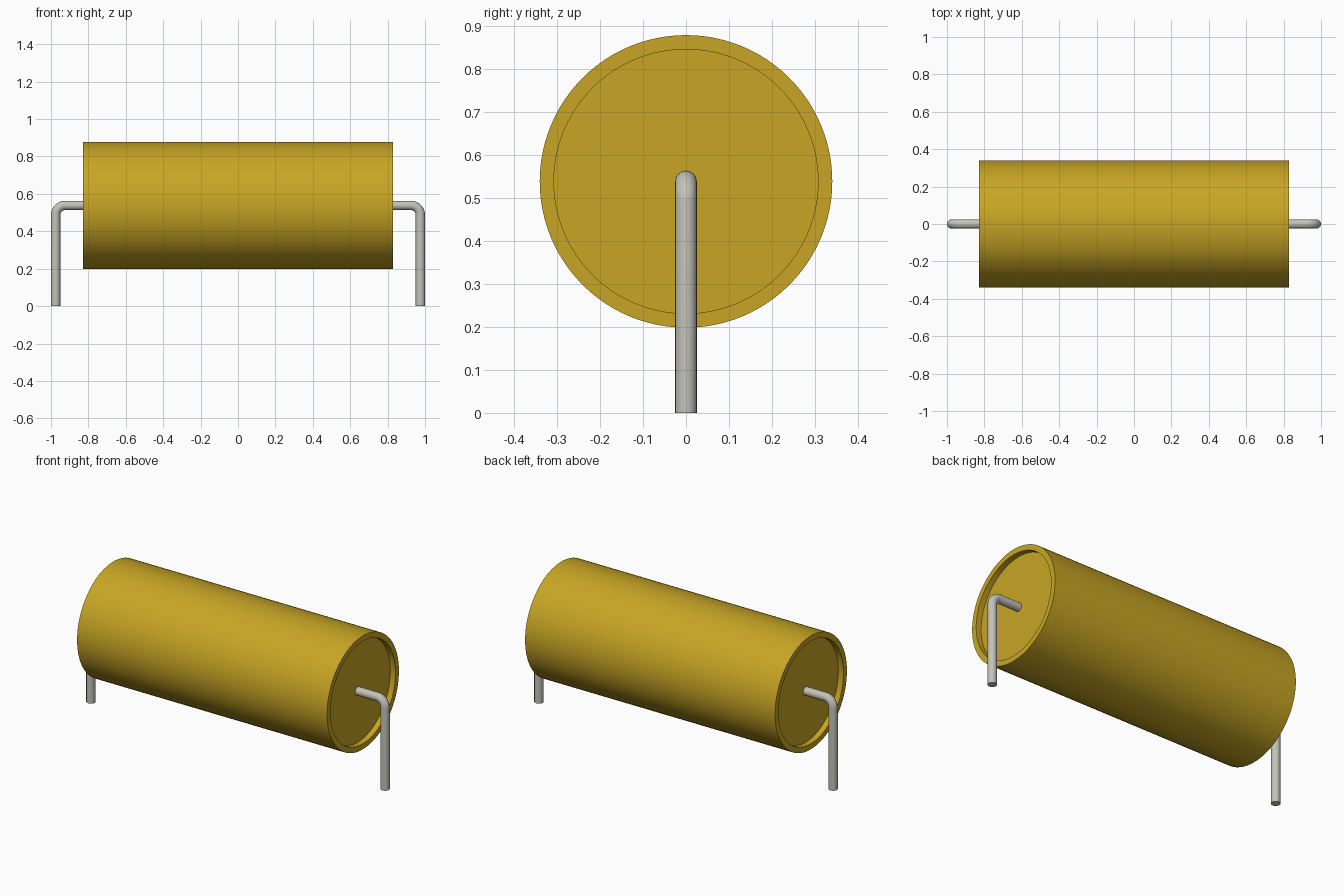
import bpy
import bmesh
import math
from mathutils import Vector, Matrix

cube = bpy.data.objects.get("Cube")
if cube:
    bpy.data.objects.remove(cube, do_unlink=True)

AXIS_Z = 0.538
HALF_LENGTH = 0.828
RADIUS, LIP_RADIUS = 0.34, 0.307
RECESS = 0.034
WIRE_RADIUS, LEG_X, BEND = 0.025, 0.975, 0.05


def material(name, color):
    mat = bpy.data.materials.new(name)
    mat.use_nodes = True
    rgba = (*color, 1)
    mat.diffuse_color = rgba
    mat.node_tree.nodes["Principled BSDF"].inputs["Base Color"].default_value = rgba
    return mat


def skin_rings(name, rings, mat):
    """Join successive rings of points into a closed, capped surface."""
    bm = bmesh.new()
    loops = [[bm.verts.new(p) for p in ring] for ring in rings]
    n = len(loops[0])
    for a, b in zip(loops, loops[1:]):
        for i in range(n):
            j = (i + 1) % n
            bm.faces.new((a[i], a[j], b[j], b[i]))
    bm.faces.new(loops[0])
    bm.faces.new(loops[-1])
    bmesh.ops.recalc_face_normals(bm, faces=bm.faces)
    mesh = bpy.data.meshes.new(name)
    bm.to_mesh(mesh)
    bm.free()
    mesh.materials.append(mat)
    obj = bpy.data.objects.new(name, mesh)
    bpy.context.collection.objects.link(obj)
    bpy.ops.object.select_all(action="DESELECT")
    obj.select_set(True)
    bpy.context.view_layer.objects.active = obj
    bpy.ops.object.shade_smooth_by_angle(angle=math.radians(35))
    return obj


def ring(center, side, up, radius, count):
    angles = [math.tau * i / count for i in range(count)]
    return [center + radius * (math.cos(a) * side + math.sin(a) * up) for a in angles]


gold = material("gold_casing", (0.58, 0.38, 0.018))
metal = material("tinned_wire", (0.55, 0.54, 0.48))

Y, Z = Vector((0, 1, 0)), Vector((0, 0, 1))

# Casing: a cylinder with a shallow recess in each end
floor = HALF_LENGTH - RECESS
profile = [(-floor, LIP_RADIUS), (-HALF_LENGTH, LIP_RADIUS), (-HALF_LENGTH, RADIUS),
           (HALF_LENGTH, RADIUS), (HALF_LENGTH, LIP_RADIUS), (floor, LIP_RADIUS)]
skin_rings("casing", [ring(Vector((x, 0, AXIS_Z)), Y, Z, r, 96) for x, r in profile], gold)


# Bent wire leads: out along the axis, round a quarter bend, down to the ground
def lead(name, sign):
    path = [(floor - 0.02, AXIS_Z, 0)]
    steps = 10
    for i in range(steps + 1):
        a = math.pi / 2 * i / steps
        path.append((LEG_X - BEND + BEND * math.sin(a),
                     AXIS_Z - BEND + BEND * math.cos(a), a))
    path.append((LEG_X, 0, math.pi / 2))
    rings = []
    for x, z, a in path:
        normal = Vector((sign * math.sin(a), 0, math.cos(a)))
        rings.append(ring(Vector((sign * x, 0, z)), Y, normal, WIRE_RADIUS, 24))
    skin_rings(name, rings, metal)


lead("left_lead", 1)
lead("right_lead", -1)
